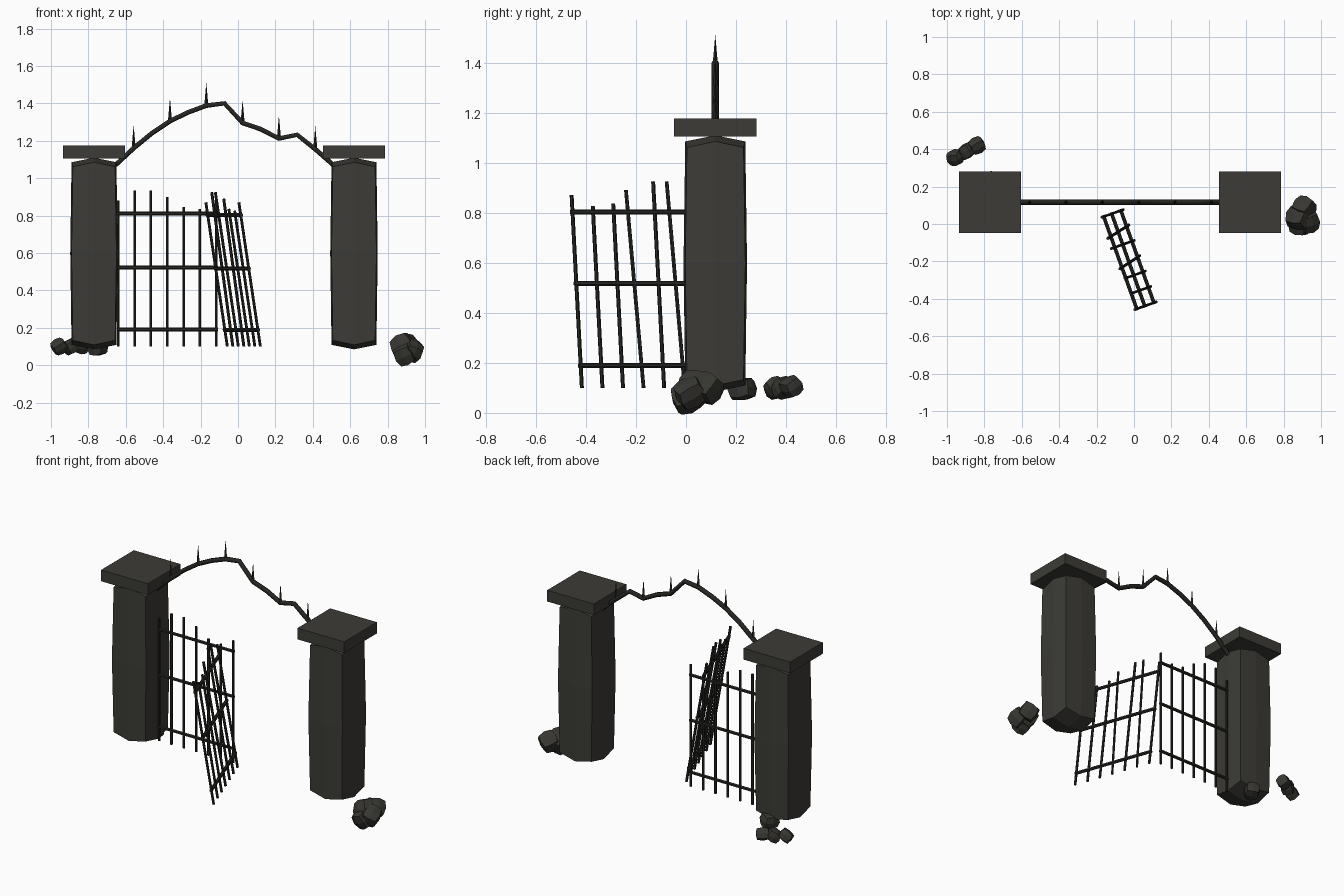
import bpy, bmesh, math, random
from mathutils import Vector, Matrix, Euler

old = bpy.data.objects.get("Cube")
if old:
    bpy.data.objects.remove(old)


def make_material(name, color):
    m = bpy.data.materials.new(name)
    m.use_nodes = True
    m.diffuse_color = (*color, 1)
    m.node_tree.nodes["Principled BSDF"].inputs["Base Color"].default_value = (*color, 1)
    return m


stone = make_material("dark stone", (0.045, 0.044, 0.037))
rubble = make_material("rubble stone", (0.038, 0.037, 0.031))
iron = make_material("blackened iron", (0.019, 0.019, 0.016))

ROW_Y = 0.117


def finish(bm, name, mat):
    bmesh.ops.recalc_face_normals(bm, faces=bm.faces)
    mesh = bpy.data.meshes.new(name)
    bm.to_mesh(mesh)
    bm.free()
    mesh.materials.append(mat)
    ob = bpy.data.objects.new(name, mesh)
    bpy.context.collection.objects.link(ob)
    return ob


def add_block(bm, matrix, size, bulge):
    """Box cut once per side, its corners and edges drawn in so the sides bulge."""
    part = bmesh.new()
    bmesh.ops.create_cube(part, size=2)
    bmesh.ops.subdivide_edges(part, edges=part.edges[:], cuts=1, use_grid_fill=True)
    for v in part.verts:
        co = v.co.copy()
        for i in range(3):
            others = sum(abs(co[j]) for j in range(3) if j != i)
            v.co[i] = co[i] * (size[i] - bulge[i] * others)
    mesh = bpy.data.meshes.new("block")
    part.to_mesh(mesh)
    part.free()
    mesh.transform(matrix)
    bm.from_mesh(mesh)
    bpy.data.meshes.remove(mesh)


def add_rod(bm, a, b, r1, r2=None, sides=6):
    """Tapered or straight rod from a to b."""
    a, b = Vector(a), Vector(b)
    d = b - a
    mat = Matrix.Translation((a + b) / 2) @ d.to_track_quat('Z', 'Y').to_matrix().to_4x4()
    bmesh.ops.create_cone(bm, cap_ends=True, segments=sides, radius1=r1,
                          radius2=r1 if r2 is None else r2, depth=d.length, matrix=mat)


# Pillars with overhanging caps
for side, x in (("right", -0.77), ("left", 0.62)):
    bm = bmesh.new()
    add_block(bm, Matrix.Translation((x, ROW_Y, 0.597)),
              (0.127, 0.127, 0.512), (0.007, 0.007, 0.024))
    finish(bm, side + "_pillar", stone)
    bm = bmesh.new()
    bmesh.ops.create_cube(bm, size=1, matrix=Matrix.Translation((x, ROW_Y, 1.14))
                          @ Matrix.Diagonal((0.33, 0.33, 0.072, 1)))
    finish(bm, side + "_pillar_cap", stone)

# Sagging, broken arch with spikes on every second joint
heights = [1.07, 1.16, 1.24, 1.305, 1.352, 1.388, 1.40,
           1.295, 1.262, 1.212, 1.232, 1.155, 1.07]
points = [Vector((-0.655 + 0.0971 * i, ROW_Y, z)) for i, z in enumerate(heights)]
curve = bpy.data.curves.new("arch", 'CURVE')
curve.dimensions = '3D'
curve.bevel_depth = 0.0145
curve.bevel_resolution = 1
curve.use_fill_caps = True
spline = curve.splines.new('POLY')
spline.points.add(len(points) - 1)
for p, co in zip(spline.points, points):
    p.co = (*co, 1)
curve.materials.append(iron)
arch = bpy.data.objects.new("arch_rail", curve)
bpy.context.collection.objects.link(arch)

bm = bmesh.new()
for p in points[1::2]:
    add_rod(bm, p, p + Vector((0, 0, 0.124)), 0.011, 0.0, 4)
finish(bm, "arch_spikes", iron)

# Gate leaves: seven uneven bars on three rails
tops = [0.78, 0.835, 0.835, 0.80, 0.745, 0.735, 0.78]
STEP = 0.0873


def gate_leaf(name, matrix, bent=()):
    bm = bmesh.new()
    for i, top in enumerate(tops):
        x = i * STEP
        lean = 0.03 if i in bent else 0
        add_rod(bm, (x, 0, 0), (x + lean, 0, top), 0.008)
    for z in (0.09, 0.423, 0.712):
        add_rod(bm, (-0.008, 0, z), (6 * STEP + 0.008, 0, z), 0.0105)
    bm.transform(matrix)
    return finish(bm, name, iron)


gate_leaf("hanging_gate", Matrix.Translation((-0.64, ROW_Y, 0.1)))
gate_leaf("fallen_gate", Matrix.Translation((-0.057, 0.077, 0.1))
          @ Matrix.Rotation(math.radians(-70.3), 4, 'Z')
          @ Matrix.Rotation(math.radians(9), 4, 'X'), bent=(1, 3))

# Rubble: angular chunks, each as (x, y, z, half size)
random.seed(4)
piles = {
    "large_rubble": [(0.885, 0.03, 0.095, 0.074), (0.93, 0.015, 0.08, 0.062),
                     (0.91, 0.085, 0.1, 0.054), (0.89, 0.0, 0.06, 0.056)],
    "small_rubble": [(-0.957, 0.355, 0.1, 0.042), (-0.895, 0.39, 0.1, 0.042),
                     (-0.84, 0.42, 0.105, 0.042)],
    "pillar_rubble": [(-0.75, 0.225, 0.095, 0.052)],
}
for name, chunks in piles.items():
    bm = bmesh.new()
    for x, y, z, s in chunks:
        turn = Euler([random.uniform(-0.7, 0.7) for _ in range(3)]).to_matrix().to_4x4()
        size = [s * random.uniform(0.85, 1.05) for _ in range(3)]
        add_block(bm, Matrix.Translation((x, y, z)) @ turn, size, [s * 0.13] * 3)
    finish(bm, name, rubble)
